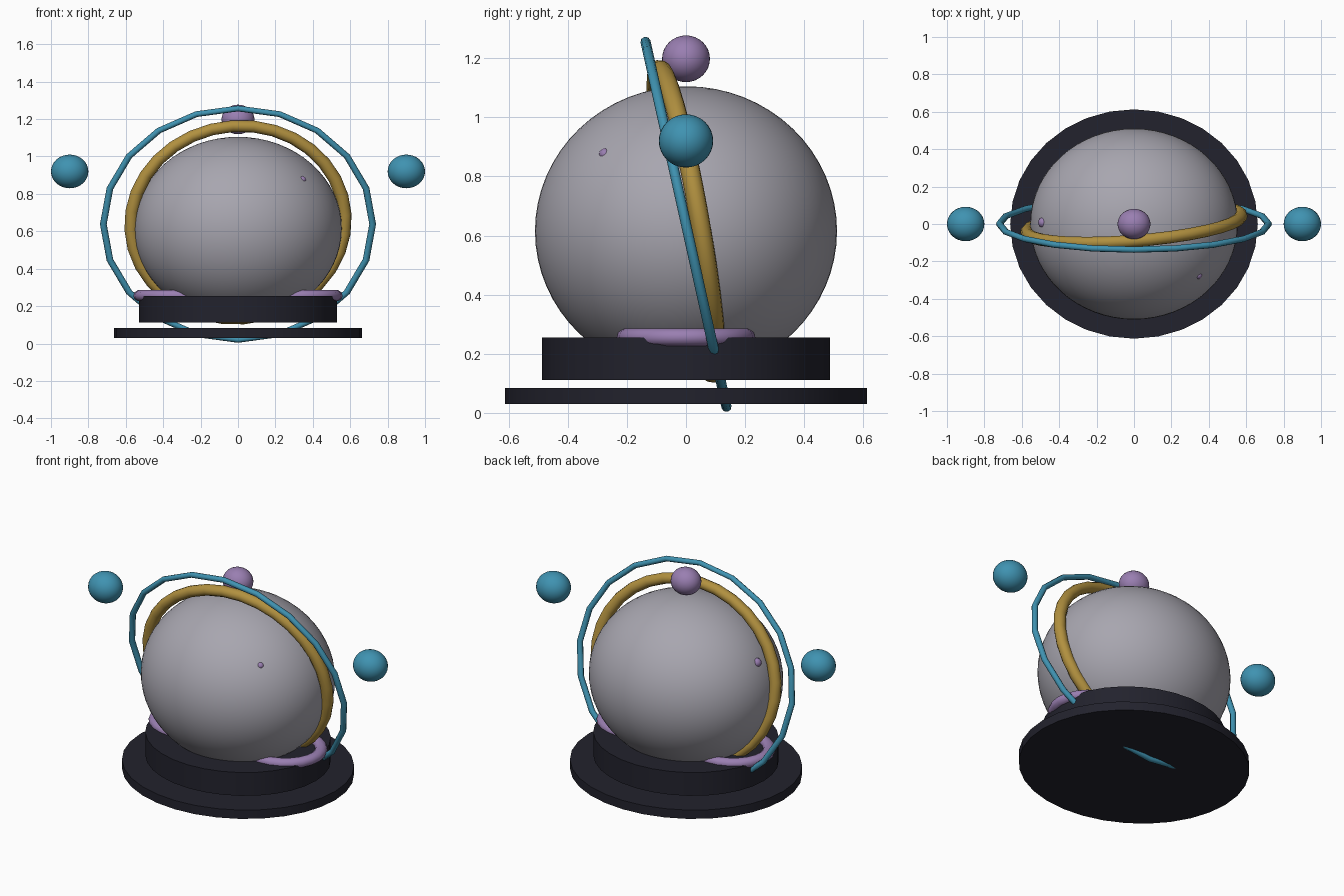
import bpy
from math import radians

if "Cube" in bpy.data.objects:
    bpy.data.objects.remove(bpy.data.objects["Cube"])


def mat(name, rgb):
    m = bpy.data.materials.new(name)
    m.diffuse_color = (*rgb, 1)
    m.use_nodes = True
    m.node_tree.nodes["Principled BSDF"].inputs["Base Color"].default_value = m.diffuse_color
    return m


GREY = mat("pale_grey", (0.39, 0.38, 0.43))
DARK = mat("dark_navy", (0.016, 0.016, 0.026))
TEAL = mat("teal", (0.05, 0.29, 0.44))
GOLD = mat("gold", (0.44, 0.28, 0.05))
PURPLE = mat("lilac", (0.32, 0.21, 0.44))


def finish(name, material, scale):
    ob = bpy.context.object
    ob.name = name
    ob.scale = scale
    ob.data.materials.append(material)
    bpy.ops.object.transform_apply(location=False, rotation=False, scale=True)
    bpy.ops.object.shade_smooth_by_angle(angle=radians(50))
    return ob


def ball(name, loc, radii, material, seg=32, rings=16):
    bpy.ops.mesh.primitive_uv_sphere_add(segments=seg, ring_count=rings, radius=1, location=loc)
    return finish(name, material, radii)


def disc(name, rx, ry, z0, z1, material):
    bpy.ops.mesh.primitive_cylinder_add(vertices=32, radius=1, depth=1, location=(0, 0, (z0 + z1) / 2))
    return finish(name, material, (rx, ry, z1 - z0))


def ring(name, loc, rot, major, minor, scale, seg, sides, material):
    bpy.ops.mesh.primitive_torus_add(major_segments=seg, minor_segments=sides,
                                     major_radius=major, minor_radius=minor, location=loc,
                                     rotation=[radians(a) for a in rot])
    return finish(name, material, scale)


# Stepped base, with a small gap between the tiers
disc("base_plate", 0.662, 0.613, 0.03, 0.084, DARK)
disc("base_drum", 0.53, 0.487, 0.112, 0.255, DARK)

# Main globe
ball("globe", (0, 0, 0.615), (0.555, 0.511, 0.49), GREY, 64, 32)

# Tilted rings around the globe
ring("inner_ring", (0, 0, 0.648), (100, -4, 4), 0.575, 0.035, (1, 0.91, 0.95), 32, 12, GOLD)
ring("outer_ring", (0, 0, 0.638), (102.5, 0, 0), 0.72, 0.018, (1, 0.88, 0.95), 20, 8, TEAL)

# Top knob
ball("top_knob", (0, 0, 1.198), (0.088, 0.081, 0.079), PURPLE)

# Side orbs and foot loops
for side, s in (("left", -1), ("right", 1)):
    ball(side + "_orb", (s * 0.9, 0, 0.92), (0.1, 0.092, 0.09), TEAL)
    ring(side + "_foot_loop", (s * 0.305, 0, 0.256), (0, 0, 0), 0.22, 0.035, (1, 0.92, 0.88), 24, 10, PURPLE)

# Small studs barely breaking the globe surface
ball("front_stud", (0.342, -0.274, 0.875), (0.022, 0.02, 0.02), PURPLE, 16, 8)
ball("side_stud", (-0.485, 0.008, 0.83), (0.028, 0.028, 0.027), PURPLE, 16, 8)
